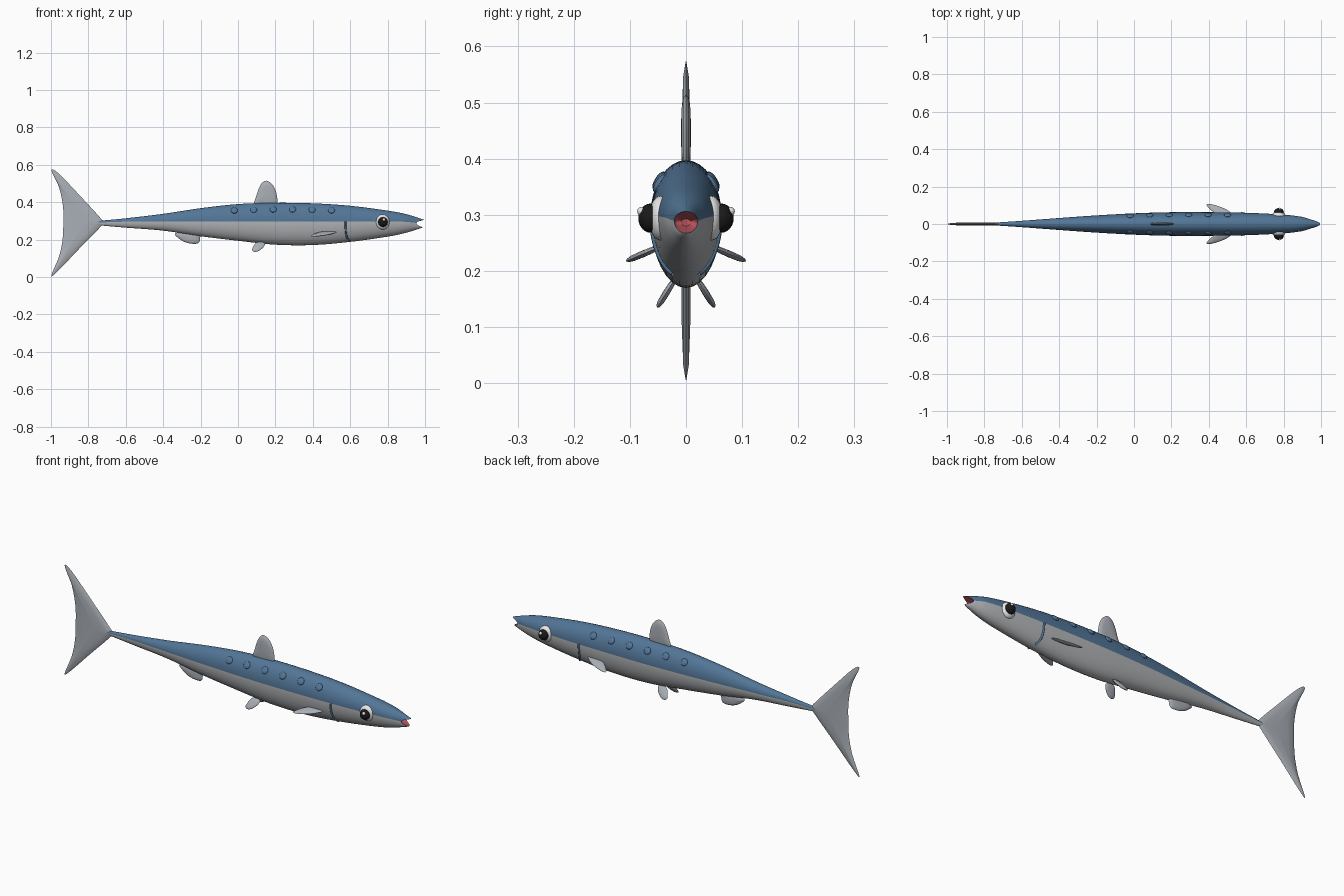
import bpy, bmesh, math
from mathutils import Vector

cube = bpy.data.objects.get("Cube")
if cube:
    bpy.data.objects.remove(cube)


def material(name, color):
    m = bpy.data.materials.new(name)
    m.use_nodes = True
    m.diffuse_color = (*color, 1)
    m.node_tree.nodes["Principled BSDF"].inputs["Base Color"].default_value = (*color, 1)
    return m


BLUE = material("back blue", (0.085, 0.18, 0.31))
SILVER = material("belly silver", (0.45, 0.46, 0.48))
FIN = material("fin grey", (0.40, 0.43, 0.47))
RED = material("mouth red", (0.48, 0.09, 0.11))
WHITE = material("eye white", (0.85, 0.85, 0.85))
BLACK = material("pupil black", (0.01, 0.01, 0.01))


def finish(name, bm, mats, angle=50):
    bmesh.ops.recalc_face_normals(bm, faces=bm.faces)
    mesh = bpy.data.meshes.new(name)
    bm.to_mesh(mesh)
    bm.free()
    for m in mats:
        mesh.materials.append(m)
    ob = bpy.data.objects.new(name, mesh)
    bpy.context.collection.objects.link(ob)
    bpy.ops.object.select_all(action='DESELECT')
    ob.select_set(True)
    bpy.context.view_layer.objects.active = ob
    bpy.ops.object.shade_smooth_by_angle(angle=math.radians(angle))
    return ob


def spline(points, steps, closed=False):
    """Smooth curve passing through every point."""
    p = [Vector(q) for q in points]
    n = len(p)
    at = (lambda i: p[i % n]) if closed else (lambda i: p[max(0, min(n - 1, i))])
    out = []
    for i in range(n if closed else n - 1):
        a, b, c, d = at(i - 1), at(i), at(i + 1), at(i + 2)
        for k in range(steps):
            t = k / steps
            out.append(b + (c - a) * t / 2 + (a * 2 - b * 5 + c * 4 - d) * t * t / 2
                       + (b * 3 - a - c * 3 + d) * t ** 3 / 2)
    return out if closed else out + [p[-1]]


# Body sections: length, top, bottom (xyz) and half width, colour line (second list)
SECTIONS = [(-0.75, 0.300, 0.277), (-0.6, 0.314, 0.264), (-0.4, 0.338, 0.248),
            (-0.2, 0.368, 0.218), (0, 0.390, 0.194), (0.2, 0.397, 0.173),
            (0.4, 0.394, 0.171), (0.6, 0.381, 0.188), (0.8, 0.355, 0.216),
            (0.9, 0.336, 0.237), (0.995, 0.306, 0.267)]
WIDTHS = [(0.007, 0.291), (0.017, 0.296), (0.032, 0.297), (0.046, 0.297),
          (0.057, 0.297), (0.063, 0.297), (0.063, 0.297), (0.060, 0.297),
          (0.050, 0.297), (0.038, 0.295), (0.021, 0.289)]
BODY = list(zip(spline(SECTIONS, 5), spline(WIDTHS, 5)))
SIDES = 32


def section_point(sec, a):
    (x, top, bottom), (w, mid) = sec
    s = math.sin(a)
    return Vector((x, w * math.cos(a), mid + s * (top - mid if s > 0 else mid - bottom)))


def surface(x, a):
    """Point on the body at a given length and angle."""
    for (p, q), (r, s) in zip(BODY, BODY[1:]):
        if p.x <= x <= r.x:
            t = (x - p.x) / (r.x - p.x)
            return section_point((p.lerp(r, t), q.lerp(s, t)), a)


bm = bmesh.new()
rings = []
for n, sec in enumerate(BODY):
    ring = []
    for k in range(SIDES):
        a = math.tau * k / SIDES
        co = section_point(sec, a)
        # The jaw corners are drawn back to leave the mouth open
        co.x -= max(0, (co.x - 0.9) / 0.095) * 0.04 * math.cos(a) ** 2
        if n == len(BODY) - 1 and k > SIDES / 2:
            co.x += 0.008 * math.sin(a)
        ring.append(bm.verts.new(co))
    rings.append(ring)
# Mouth cavity
rings.append([bm.verts.new((v.co.x - 0.012, v.co.y * 0.85, 0.286 + (v.co.z - 0.286) * 0.8))
              for v in rings[-1]])
rings.append([bm.verts.new((0.94, v.co.y * 0.5, 0.286 + (v.co.z - 0.286) * 0.4))
              for v in rings[-1]])
for n, (r, s) in enumerate(zip(rings, rings[1:])):
    for k in range(SIDES):
        j = (k + 1) % SIDES
        f = bm.faces.new((r[k], r[j], s[j], s[k]))
        f.material_index = 2 if n >= len(BODY) - 1 else (0 if k < SIDES // 2 else 1)
bm.faces.new(rings[0])
bm.faces.new(rings[-1]).material_index = 2
finish("body", bm, [BLUE, SILVER, RED])


def fin(name, outline, thick, origin=(0, 0, 0), up=(0, 0, 1), centre=None, steps=4):
    """Lens-shaped fin; outline is length along x and reach along up."""
    up = Vector(up).normalized()
    side = Vector((1, 0, 0)).cross(up)
    pts = spline(outline, steps, True)
    c = Vector(centre) if centre else sum(pts, Vector((0, 0))) / len(pts)
    bm = bmesh.new()

    def vert(p, off):
        return bm.verts.new(Vector(origin) + Vector((p.x, 0, 0)) + up * p.y + side * off)

    rim = [vert(p, 0) for p in pts]
    for sign in (-1, 1):
        prev = rim
        for scale, h in ((0.9, 0.55), (0.6, 0.9)):
            ring = [vert(c.lerp(p, scale), sign * thick * h) for p in pts]
            for k in range(len(pts)):
                bm.faces.new((prev[k - 1], prev[k], ring[k], ring[k - 1]))
            prev = ring
        hub = vert(c, sign * thick)
        for k in range(len(pts)):
            bm.faces.new((prev[k - 1], prev[k], hub))
    return finish(name, bm, [FIN], 60)


# Fins on the centre line
fin("tail_fin", [(-0.722, 0.290), (-0.735, 0.315), (-0.85, 0.440), (-0.960, 0.555),
                 (-0.998, 0.570), (-0.957, 0.480), (-0.936, 0.380), (-0.934, 0.290),
                 (-0.938, 0.200), (-0.957, 0.110), (-0.998, 0.008), (-0.965, 0.030),
                 (-0.85, 0.150), (-0.735, 0.268)], 0.009, centre=(-0.82, 0.29))
fin("dorsal_fin", [(0.092, 0.380), (0.097, 0.430), (0.120, 0.492), (0.150, 0.515),
                   (0.186, 0.492), (0.207, 0.440), (0.200, 0.380)], 0.009)
fin("anal_fin", [(-0.335, 0.235), (-0.305, 0.198), (-0.260, 0.180), (-0.215, 0.180),
                 (-0.203, 0.205), (-0.215, 0.240)], 0.008)


def ball(name, centre, radii, mat, direction=(0, 1, 0)):
    bm = bmesh.new()
    bmesh.ops.create_uvsphere(bm, u_segments=24, v_segments=14, radius=1)
    bmesh.ops.scale(bm, vec=radii, verts=bm.verts)
    turn = Vector((0, 0, 1)).rotation_difference(Vector(direction))
    bmesh.ops.rotate(bm, matrix=turn.to_matrix(), verts=bm.verts)
    bmesh.ops.translate(bm, vec=centre, verts=bm.verts)
    return finish(name, bm, [mat])


for s, label in ((-1, "right"), (1, "left")):
    # Paired fins
    fin(label + "_pectoral_fin", [(0.527, -0.002), (0.50, 0.025), (0.46, 0.045),
                                  (0.41, 0.060), (0.388, 0.057), (0.40, 0.038),
                                  (0.43, 0.010), (0.47, -0.005)],
        0.006, (0, s * 0.051, 0.241), (0, s * 0.92, -0.39))
    fin(label + "_pelvic_fin", [(0.142, -0.008), (0.136, 0.020), (0.108, 0.046),
                                (0.084, 0.049), (0.076, 0.033), (0.098, -0.008)],
        0.006, (0, s * 0.025, 0.177), (0, s * 0.53, -0.85))

    # Eye with pupil and glint
    ball(label + "_eye", (0.773, s * 0.045, 0.294), (0.038, 0.040, 0.021), WHITE, (0, s, 0))
    ball(label + "_pupil", (0.775, s * 0.063, 0.294), (0.026, 0.026, 0.022), BLACK, (0, s, 0))
    ball(label + "_glint", (0.780, s * 0.079, 0.306), (0.008, 0.008, 0.008), WHITE, (0, s, 0))

    # Row of raised spots along the back
    for i in range(6):
        x = -0.02 + 0.104 * i
        a = math.radians(40)
        p = surface(x, a if s > 0 else math.pi - a)
        ball(f"{label}_spot_{i + 1}", p, (0.018, 0.018, 0.007), BLUE, (0, s * 0.85, 0.53))

    # Gill line hugging the body
    curve = bpy.data.curves.new(label + "_gill_line", 'CURVE')
    curve.dimensions = '3D'
    curve.bevel_depth = 0.005
    curve.bevel_resolution = 2
    curve.materials.append(BLUE)
    line = curve.splines.new('POLY')
    line.points.add(14)
    for i, point in enumerate(line.points):
        t = i / 14
        p = surface(0.575 + 0.02 * t ** 3, -math.radians(68) * t)
        point.co = (p.x, s * p.y, p.z, 1)
    bpy.context.collection.objects.link(bpy.data.objects.new(label + "_gill_line", curve))
